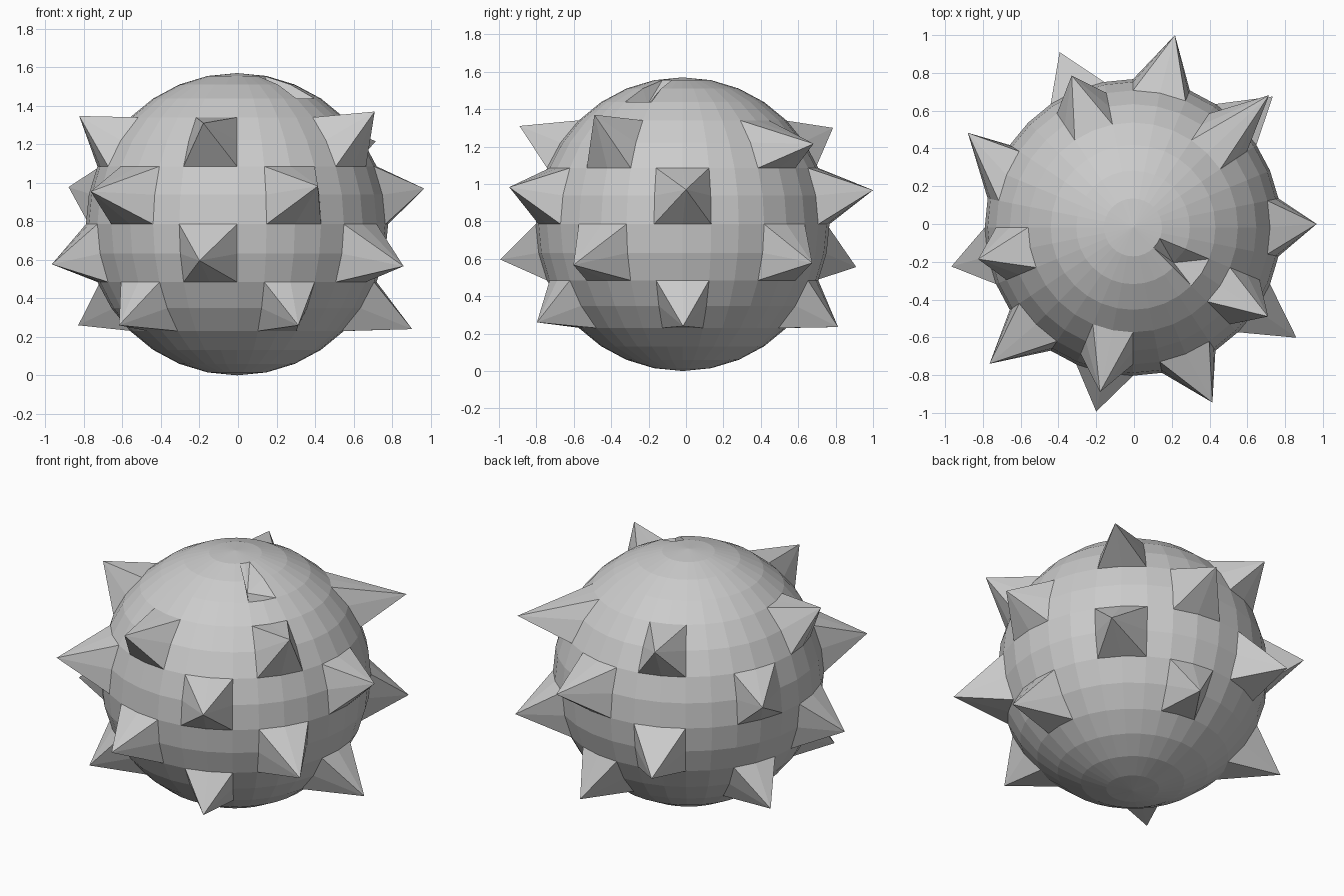
import bpy, bmesh
from math import radians, sin, cos
from mathutils import Vector

if "Cube" in bpy.data.objects:
    bpy.data.objects.remove(bpy.data.objects["Cube"])

R, STEP = 0.785, radians(11.25)
CENTRE = Vector((-0.005, -0.018, R))

# Spikes: grid row (latitude step), grid column (longitude step), tip position
SPIKES = [
    # upper row
    (3, -9, -0.18, -0.89, 1.31), (3, -15, -0.825, -0.186, 1.347),
    (3, -3, 0.71, -0.49, 1.37), (3, 4, 0.715, 0.682, 1.215),
    (3, 10, -0.33, 0.786, 1.30),
    # above the equator
    (1, -12, -0.765, -0.74, 0.955), (1, -6, 0.415, -0.945, 0.983),
    (1, 0, 0.967, 0.0, 0.97), (1, 7, 0.217, 1.0, 0.967),
    (1, 14, -0.88, 0.483, 0.978),
    # below the equator
    (-1, -9, -0.2, -0.993, 0.596), (-1, -15, -0.967, -0.225, 0.577),
    (-1, -3, 0.86, -0.602, 0.567), (-1, 4, 0.735, 0.675, 0.578),
    (-1, 10, -0.394, 0.91, 0.556),
    # lower row
    (-3, -12, -0.618, -0.62, 0.26), (-3, -6, 0.313, -0.797, 0.26),
    (-3, 0, 0.905, -0.016, 0.24), (-3, 14, -0.83, 0.33, 0.26),
    (-3, 7, 0.18, 0.813, 0.235),
    # small dent near the top
    (6, -3, 0.21, -0.205, 1.425),
]

# Ball body
bm = bmesh.new()
bmesh.ops.create_uvsphere(bm, u_segments=32, v_segments=16, radius=R)
bmesh.ops.translate(bm, verts=bm.verts, vec=CENTRE)


def grid_vert(row, col):
    lat, lon = row * STEP, col * STEP
    p = CENTRE + R * Vector((cos(lat) * cos(lon), cos(lat) * sin(lon), sin(lat)))
    return min(bm.verts, key=lambda v: (v.co - p).length_squared)


# Pull each spike's middle vertex to its tip and fan the four quads around it
tips = [(grid_vert(r, c), Vector(xyz)) for r, c, *xyz in SPIKES]
for tip, pos in tips:
    tip.co = pos
    for face in list(tip.link_faces):
        ring = list(face.verts)
        opposite = ring[(ring.index(tip) + 2) % 4]
        bmesh.utils.face_split(face, tip, opposite)

mesh = bpy.data.meshes.new("spiked_ball")
bm.to_mesh(mesh)
bm.free()
ball = bpy.data.objects.new("spiked_ball", mesh)
bpy.context.collection.objects.link(ball)
